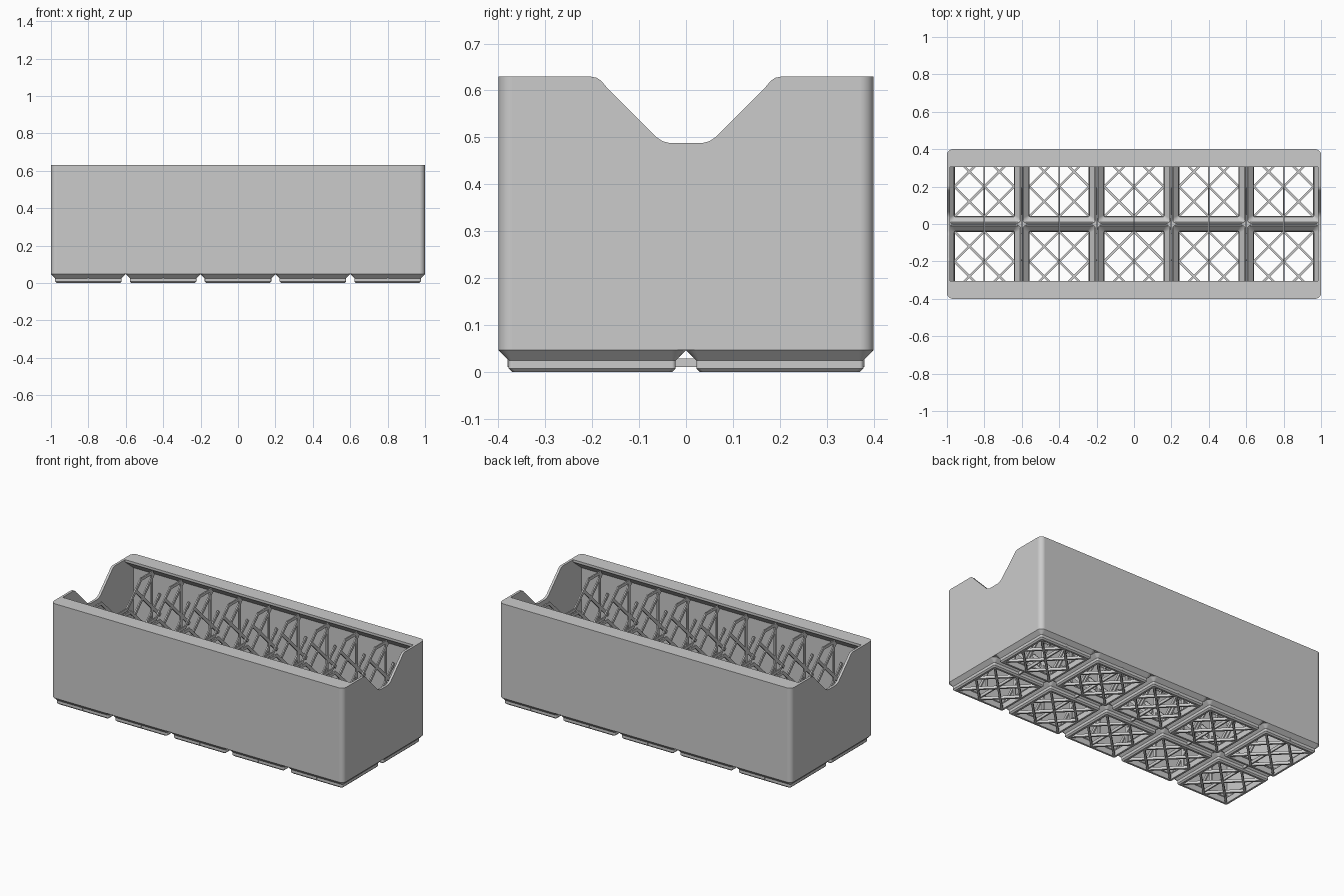
import bpy, bmesh, math
from mathutils import Vector, Matrix

if "Cube" in bpy.data.objects:
    bpy.data.objects.remove(bpy.data.objects["Cube"])

grey = bpy.data.materials.new("plain_grey")
grey.use_nodes = True
grey.diffuse_color = (0.6, 0.6, 0.6, 1)
grey.node_tree.nodes["Principled BSDF"].inputs["Base Color"].default_value = grey.diffuse_color


def finish(name, bm):
    bmesh.ops.recalc_face_normals(bm, faces=bm.faces)
    mesh = bpy.data.meshes.new(name)
    bm.to_mesh(mesh)
    bm.free()
    mesh.materials.append(grey)
    obj = bpy.data.objects.new(name, mesh)
    bpy.context.collection.objects.link(obj)
    return obj


def rounded_loop(bm, hx, hy, r, z, cx=0, cy=0, steps=5):
    verts = []
    for q, (sx, sy) in enumerate(((1, 1), (-1, 1), (-1, -1), (1, -1))):
        for i in range(steps + 1):
            a = (q + i / steps) * math.pi / 2
            verts.append(bm.verts.new((cx + sx * (hx - r) + r * math.cos(a),
                                       cy + sy * (hy - r) + r * math.sin(a), z)))
    return verts


def bridge(bm, a, b):
    for i in range(len(a)):
        j = (i + 1) % len(a)
        bm.faces.new((a[i], a[j], b[j], b[i]))


def prism_x(name, points, half):
    """Extrude a closed (y, z) outline along x."""
    bm = bmesh.new()
    ends = [[bm.verts.new((x, y, z)) for y, z in points] for x in (-half, half)]
    bridge(bm, *ends)
    for end in ends:
        bm.faces.new(end)
    return finish(name, bm)


def bar(bm, start, end, normal, width, depth):
    """Rectangular bar between two points; depth lies along normal."""
    a, b, n = Vector(start), Vector(end), Vector(normal)
    d = (b - a).normalized()
    s = n.cross(d)
    rot = Matrix((d, s, n)).transposed().to_4x4()
    size = Matrix.Diagonal(((b - a).length, width, depth, 1))
    bmesh.ops.create_cube(bm, size=1, matrix=Matrix.Translation((a + b) / 2) @ rot @ size)


def smooth(obj):
    """Smooth rounded corners while large flats stay flat."""
    bpy.ops.object.select_all(action='DESELECT')
    obj.select_set(True)
    bpy.context.view_layer.objects.active = obj
    bpy.ops.object.shade_smooth_by_angle(angle=math.radians(30))
    weighted = obj.modifiers.new("flat_walls", 'WEIGHTED_NORMAL')
    weighted.keep_sharp = True
    weighted.weight = 100


# Outer box with rounded upright corners
HEIGHT, BASE = 0.63, 0.047
bm = bmesh.new()
low = rounded_loop(bm, 1, 0.4, 0.03, BASE)
high = rounded_loop(bm, 1, 0.4, 0.03, HEIGHT)
bridge(bm, low, high)
bm.faces.new(low)
bm.faces.new(high)
body = finish("bin_walls", bm)

# Cavity under the wide side rims, and the dips in the end walls
half = [(0.385, -0.1), (0.385, 0.55), (0.305, 0.615), (0.305, 0.8)]
cavity = prism_x("cavity_cutter", half + [(-y, z) for y, z in reversed(half)], 0.985)
half = [(0.0, 0.488), (0.035, 0.488), (0.05, 0.492), (0.065, 0.502),
        (0.17, 0.608), (0.18, 0.62), (0.19, 0.627), (0.205, HEIGHT), (0.205, 0.8)]
dip = prism_x("dip_cutter", half + [(-y, z) for y, z in reversed(half[1:])], 1.1)
for cutter in (cavity, dip):
    cutter.hide_render = True
    mod = body.modifiers.new("cut", 'BOOLEAN')
    mod.operation = 'DIFFERENCE'
    mod.solver = 'EXACT'
    mod.object = cutter
    bpy.context.view_layer.objects.active = body
    bpy.ops.object.modifier_apply(modifier=mod.name)
    bpy.data.objects.remove(cutter)
smooth(body)

# Ten hollow stepped feet
PITCH = 0.4
centres = [(PITCH * i, PITCH * (j - 0.5)) for i in range(-2, 3) for j in (0, 1)]
profile = [(0.17, 0), (0.178, 0.008), (0.178, 0.025), (0.2, BASE), (0.2, 0.07),
           (0.196, 0.072), (0.162, 0.038), (0.158, 0)]
bm = bmesh.new()
for cx, cy in centres:
    loops = [rounded_loop(bm, h, h, max(0.03 - (0.2 - h), 0.008), z, cx, cy) for h, z in profile]
    for a, b in zip(loops, loops[1:] + loops[:1]):
        bridge(bm, a, b)
smooth(finish("feet", bm))

# Ridges joining neighbouring feet
bm = bmesh.new()
up = (0, 0, 1)
bar(bm, (-0.985, 0, 0.06), (0.985, 0, 0.06), up, 0.02, 0.02)
for i in range(4):
    x = PITCH * (i - 1.5)
    bar(bm, (x, -0.385, 0.06), (x, 0.385, 0.06), up, 0.02, 0.02)
finish("floor_ridges", bm)

# Open diagonal lattice in the floor of each foot
bm = bmesh.new()
E = 0.16
for cx, cy in centres:
    for c in (-E, 0, E):
        x0, x1 = max(-E, c - E), min(E, c + E)
        for s in (1, -1):
            bar(bm, (cx + x0, cy + s * (x0 - c), 0.01), (cx + x1, cy + s * (x1 - c), 0.01),
                up, 0.012, 0.016)
finish("floor_lattice", bm)

# Thin open-truss dividers across the bin, dipped like the end walls
truss = [((0.3, 0.06), (0.3, 0.6)), ((0.31, 0.6), (0.19, 0.6)), ((0.2, 0.605), (0.05, 0.46)),
         ((0.06, 0.465), (0, 0.465)), ((0, 0.06), (0.38, 0.44)), ((0.38, 0.06), (0, 0.44)),
         ((0, 0.27), (0.32, 0.59)), ((0.38, 0.31), (0.14, 0.55)), ((0, 0.02), (0.38, 0.02))]
bm = bmesh.new()
for i in range(9):
    x = 0.2 * (i - 4)
    lift = 0.045 if i % 2 else 0
    for (ya, za), (yb, zb) in truss:
        for s in (1, -1):
            bar(bm, (x, s * ya, max(za, 0.02 + lift)), (x, s * yb, max(zb, 0.02 + lift)),
                (1, 0, 0), 0.018, 0.008)
finish("truss_dividers", bm)
